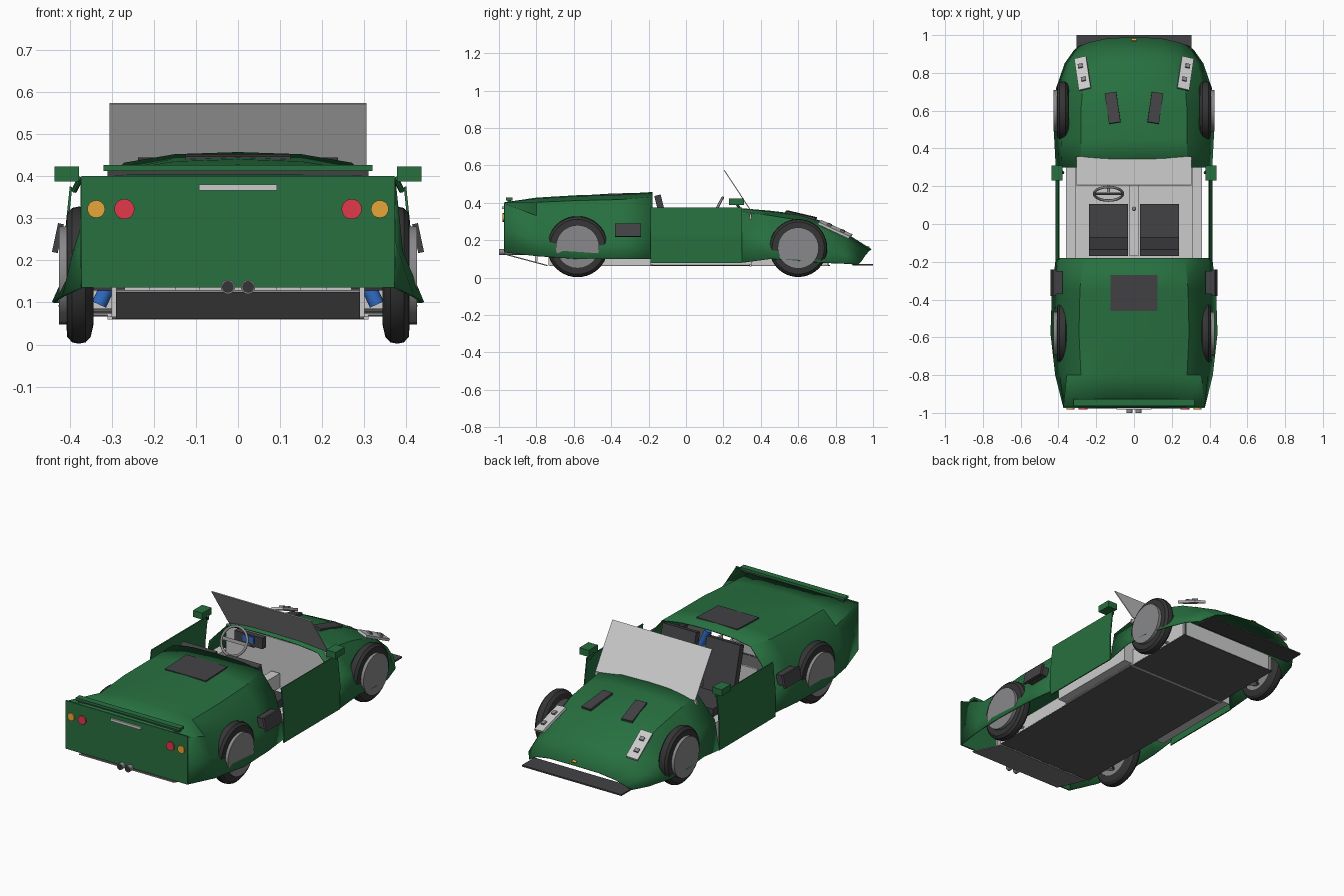
import bpy, bmesh
from math import radians
from mathutils import Vector

if "Cube" in bpy.data.objects:
    bpy.data.objects.remove(bpy.data.objects["Cube"])


def material(name, rgb):
    m = bpy.data.materials.new(name)
    m.diffuse_color = (*rgb, 1)
    m.use_nodes = True
    m.node_tree.nodes["Principled BSDF"].inputs["Base Color"].default_value = m.diffuse_color
    return m


GREEN = material("green_paint", (0.02, 0.16, 0.05))
DARK = material("dark_trim", (0.055, 0.055, 0.06))
TYRE = material("tyre_rubber", (0.035, 0.035, 0.035))
STEEL = material("mid_metal", (0.25, 0.25, 0.26))
FLOOR = material("floor_grey", (0.1, 0.1, 0.1))
RED = material("red_lens", (0.75, 0.04, 0.07))
AMBER = material("amber_lens", (0.8, 0.38, 0.04))
BLUE = material("blue_spring", (0.03, 0.15, 0.55))


def finish(ob, name, mat):
    ob.name = name
    if mat:
        ob.data.materials.append(mat)
    return ob


def mesh(name, verts, faces, mat=None, thick=0.0, smooth=False):
    me = bpy.data.meshes.new(name)
    me.from_pydata(verts, [], faces)
    bm = bmesh.new()
    bm.from_mesh(me)
    bmesh.ops.recalc_face_normals(bm, faces=bm.faces)
    bm.to_mesh(me)
    bm.free()
    ob = bpy.data.objects.new(name, me)
    bpy.context.collection.objects.link(ob)
    if thick:
        s = ob.modifiers.new("thickness", 'SOLIDIFY')
        s.thickness = thick
        s.offset = 0
    if smooth:
        bpy.ops.object.select_all(action='DESELECT')
        ob.select_set(True)
        bpy.context.view_layer.objects.active = ob
        bpy.ops.object.shade_smooth_by_angle(angle=radians(25))
    return finish(ob, name, mat)


def box(name, c, size, mat=None, rot=(0, 0, 0)):
    bpy.ops.mesh.primitive_cube_add(size=1, location=c, rotation=[radians(a) for a in rot])
    ob = bpy.context.object
    ob.scale = size
    return finish(ob, name, mat)


def rod(name, a, b, r, mat=None, n=20):
    a, b = Vector(a), Vector(b)
    d = b - a
    bpy.ops.mesh.primitive_cylinder_add(vertices=n, radius=r, depth=d.length, location=(a + b) / 2)
    ob = bpy.context.object
    ob.rotation_euler = d.to_track_quat('Z', 'Y').to_euler()
    bpy.ops.object.shade_smooth_by_angle(angle=radians(35))
    return finish(ob, name, mat)


def shell(name, sections):
    # each section: half profile of (x, y, z) from the centre line outward
    verts, faces = [], []
    for sec in sections:
        verts += [(-x, y, z) for x, y, z in reversed(sec[1:])] + list(sec)
    n = 2 * len(sections[0]) - 1
    for i in range(len(sections) - 1):
        for j in range(n - 1):
            k = i * n + j
            faces.append((k, k + 1, k + n + 1, k + n))
    return mesh(name, verts, faces, GREEN, 0.005, True)


def flat(y, pts):
    return [(x, y, z) for x, z in pts]


# rear body shell
shell("rear_body_shell", [
    flat(-0.97, [(0, .40), (.15, .40), (.27, .40), (.372, .395), (.373, .24), (.372, .135)]),
    flat(-0.80, [(0, .425), (.15, .42), (.28, .40), (.355, .33), (.39, .22), (.415, .115)]),
    flat(-0.58, [(0, .438), (.15, .433), (.29, .41), (.35, .33), (.398, .19), (.44, .10)]),
    flat(-0.35, [(0, .445), (.15, .44), (.285, .415), (.35, .33), (.395, .20), (.432, .10)]),
    flat(-0.18, [(0, .455), (.15, .45), (.27, .43), (.35, .33), (.395, .20), (.412, .10)])])
box("rear_panel", (0, -0.97, 0.268), (0.745, 0.008, 0.266), GREEN)
box("rear_spoiler", (0, -0.945, 0.42), (0.64, 0.035, 0.014), GREEN)
box("spoiler_base", (0, -0.945, 0.407), (0.62, 0.02, 0.014), DARK)

# front body shell with an open arched mouth
shell("front_body_shell", [
    flat(0.30, [(0, .368), (.15, .366), (.28, .352), (.385, .24), (.412, .08)]),
    flat(0.45, [(0, .355), (.15, .35), (.28, .33), (.38, .21), (.42, .10)]),
    flat(0.60, [(0, .337), (.15, .332), (.28, .305), (.38, .18), (.425, .09)]),
    flat(0.72, [(0, .302), (.15, .297), (.27, .268), (.36, .165), (.41, .08)]),
    flat(0.85, [(0, .238), (.15, .23), (.25, .205), (.33, .13), (.365, .075)]),
    [(0, .99, .15), (.15, .98, .143), (.24, .96, .12), (.29, .94, .09), (.315, .92, .07)]])
box("front_splitter", (0, 0.945, 0.068), (0.61, 0.11, 0.008), DARK)
box("nose_badge", (0, 0.975, 0.163), (0.025, 0.012, 0.008), AMBER, (-30, 0, 0))

# chassis floor, diffuser and open cockpit tub
box("floor_plate", (0, 0.02, 0.064), (0.60, 1.50, 0.006), FLOOR)
mesh("rear_diffuser", [(-.29, -.975, .127), (.29, -.975, .127), (.29, -.74, .064), (-.29, -.74, .064)],
     [(0, 1, 2, 3)], STEEL, 0.006)
for i in range(5):
    x = -0.24 + i * 0.12
    box("diffuser_bracket", (x, -0.80, 0.11), (0.06, 0.012, 0.05))
box("front_bulkhead", (0, 0.76, 0.11), (0.56, 0.01, 0.09))
box("rear_bulkhead", (0, -0.185, 0.19), (0.62, 0.012, 0.25))
box("firewall", (0, 0.345, 0.20), (0.62, 0.012, 0.28))
box("cockpit_floor", (0, 0.08, 0.075), (0.62, 0.53, 0.012))
box("centre_tunnel", (0, 0.08, 0.12), (0.05, 0.50, 0.08))
rod("gear_lever", (0, 0.08, 0.15), (0, 0.08, 0.22), 0.006)
bpy.ops.mesh.primitive_uv_sphere_add(segments=12, ring_count=8, radius=0.012, location=(0, 0.08, 0.225))
finish(bpy.context.object, "gear_knob", STEEL)

# sloping windscreen
mesh("windscreen", [(-.305, .355, .345), (.305, .355, .345), (.305, .205, .573), (-.305, .205, .573)],
     [(0, 1, 2, 3)], None, 0.005)

# steering wheel, column and dashboard
bpy.ops.mesh.primitive_torus_add(location=(-0.135, 0.16, 0.36), rotation=(radians(62), 0, 0),
                                 major_radius=0.076, minor_radius=0.007, major_segments=32, minor_segments=8)
bpy.ops.object.shade_smooth()
finish(bpy.context.object, "steering_wheel", STEEL)
box("steering_spoke", (-0.135, 0.16, 0.36), (0.145, 0.018, 0.006), STEEL, (62, 0, 0))
rod("steering_column", (-0.135, 0.16, 0.36), (-0.135, 0.33, 0.27), 0.009, STEEL)
box("instrument_panel", (-0.135, 0.30, 0.32), (0.17, 0.03, 0.06), DARK)
box("instrument_display", (-0.135, 0.283, 0.325), (0.07, 0.006, 0.035), BLUE)

# rear lamp bar and deck vent
box("number_plate_lamp", (0, -0.977, 0.373), (0.186, 0.012, 0.014))
box("deck_vent", (0, -0.365, 0.444), (0.25, 0.19, 0.012), DARK, (2, 0, 0))

for s in (-1, 1):
    # wheels: rounded tyre and protruding hub disc
    for y, z, r in ((-0.58, 0.165, 0.163), (0.60, 0.158, 0.155)):
        prof = [(.343, .70), (.350, .90), (.362, .98), (.378, 1), (.394, .98), (.406, .90), (.408, .70)]
        n = 40
        bm = bmesh.new()
        ring = [bm.verts.new((x, 0, k * r)) for x, k in prof]
        edges = [bm.edges.new((ring[i], ring[(i + 1) % 7])) for i in range(7)]
        bmesh.ops.spin(bm, geom=ring + edges, cent=(0, 0, 0), axis=(1, 0, 0),
                       angle=radians(360), steps=n, use_merge=True)
        bmesh.ops.remove_doubles(bm, verts=bm.verts, dist=1e-5)
        vs = [(s * v.co.x, v.co.y + y, v.co.z + z) for v in bm.verts]
        bm.verts.index_update()
        fs = [[v.index for v in f.verts] for f in bm.faces]
        bm.free()
        mesh("tyre", vs, fs, TYRE, 0, True)
        rod("wheel_hub", (s * 0.345, y, z), (s * 0.425, y, z), r * 0.71, STEEL, 32)
        # suspension arms and coil spring
        for dz in (-0.085, -0.03):
            for dy in (-0.07, 0.07):
                rod("suspension_arm", (s * 0.25, y + dy, z + dz), (s * 0.35, y, z + dz), 0.006, STEEL, 10)
        rod("coil_spring", (s * 0.27, y, z + 0.06), (s * 0.33, y, z - 0.07), 0.018, BLUE, 16)

    # door and cockpit side sill
    mesh("door", [(s * .412, -.19, .078), (s * .412, .30, .078), (s * .413, .30, .22), (s * .397, .30, .375),
                  (s * .397, -.19, .375), (s * .413, -.19, .22)],
         [(0, 1, 2, 5), (5, 2, 3, 4)], GREEN, 0.006)
    box("side_sill", (s * 0.335, 0.08, 0.135), (0.05, 0.54, 0.13))
    box("chassis_rail_front", (s * 0.295, 0.55, 0.11), (0.012, 0.42, 0.09))
    box("chassis_rail_rear", (s * 0.295, -0.46, 0.10), (0.012, 0.55, 0.07))

    # seat
    box("seat_cushion", (s * 0.135, 0.01, 0.15), (0.205, 0.19, 0.07), DARK)
    box("seat_back", (s * 0.135, -0.115, 0.29), (0.205, 0.035, 0.31), DARK, (14, 0, 0))

    # mirror on a short stalk
    box("mirror", (s * 0.407, 0.27, 0.405), (0.058, 0.08, 0.036), GREEN)
    rod("mirror_stalk", (s * 0.39, 0.29, 0.365), (s * 0.375, 0.27, 0.395), 0.007, GREEN, 10)

    # headlamp pod with two small lamps
    box("headlamp_plate", (s * 0.272, 0.797, 0.258), (0.065, 0.185, 0.014), None, (-25, s * 10, s * -13))
    for t in (-0.03, 0.04):
        box("headlamp_bulb", (s * (0.275 + t * 0.23), 0.797 + t, 0.268 - t * 0.47), (0.024, 0.022, 0.012),
            STEEL, (-25, s * 10, s * -13))

    # bonnet and side vents
    box("bonnet_vent", (s * 0.113, 0.615, 0.334), (0.062, 0.165, 0.012), DARK, (-13, s * 3, s * -9))
    box("side_vent", (s * 0.428, -0.31, 0.253), (0.014, 0.14, 0.07), DARK, (0, s * -12, 0))
    box("side_vent_duct", (s * 0.40, -0.31, 0.253), (0.045, 0.12, 0.055), DARK)

    # tail lamps and exhaust
    rod("red_tail_lamp", (s * 0.27, -0.97, 0.322), (s * 0.27, -0.981, 0.322), 0.024, RED)
    rod("amber_tail_lamp", (s * 0.337, -0.97, 0.322), (s * 0.337, -0.981, 0.322), 0.021, AMBER)
    rod("exhaust_pipe", (s * 0.024, -0.85, 0.137), (s * 0.024, -1.0, 0.137), 0.017, STEEL)
    rod("exhaust_opening", (s * 0.024, -0.995, 0.137), (s * 0.024, -1.001, 0.137), 0.014, TYRE)
